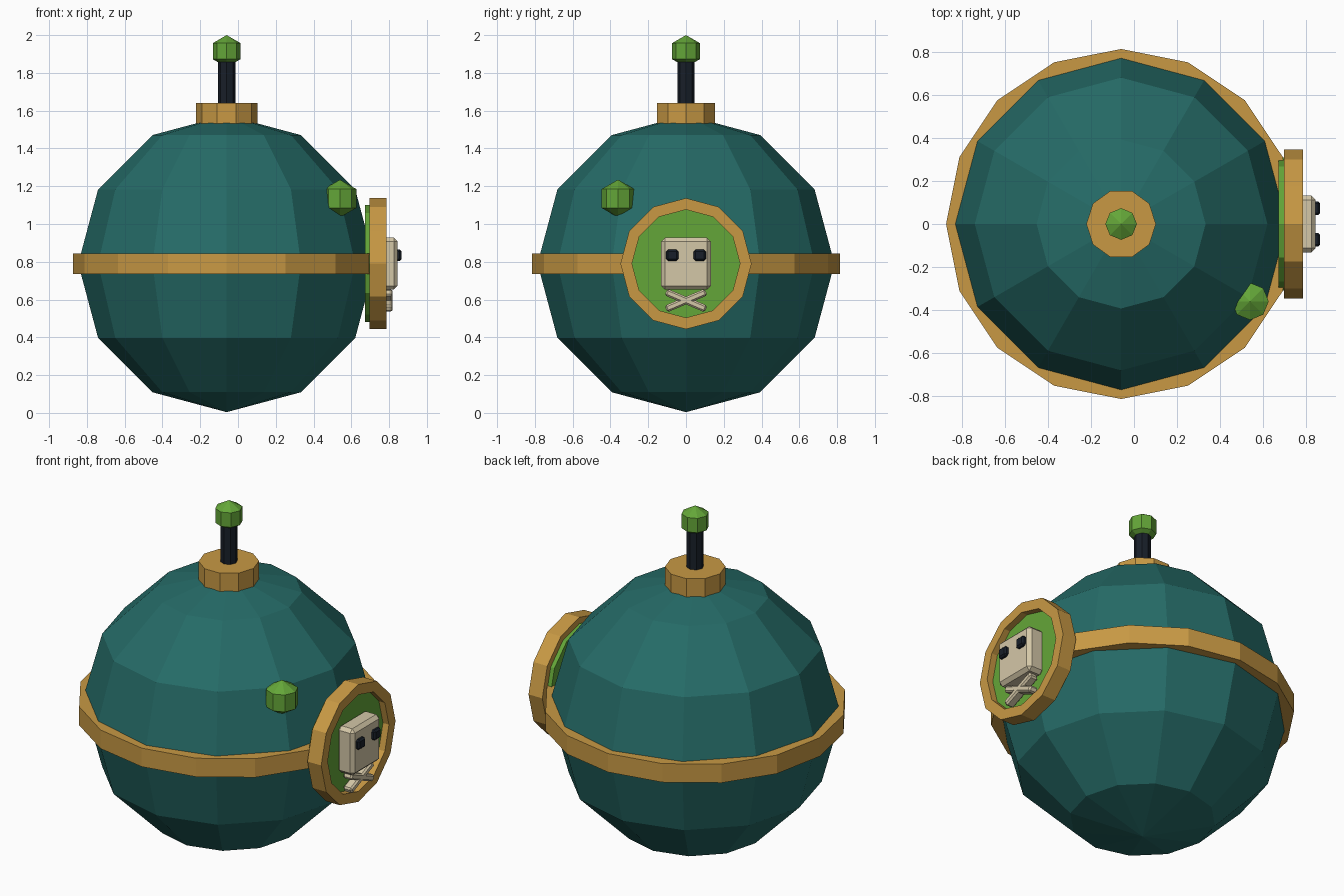
import bpy, bmesh, math
from mathutils import Matrix, Vector

if "Cube" in bpy.data.objects:
    bpy.data.objects.remove(bpy.data.objects["Cube"])


def material(name, rgb):
    lin = [((c / 255 + 0.055) / 1.055) ** 2.4 for c in rgb]
    m = bpy.data.materials.new(name)
    m.diffuse_color = (*lin, 1)
    m.use_nodes = True
    m.node_tree.nodes["Principled BSDF"].inputs["Base Color"].default_value = m.diffuse_color
    return m


TEAL = material("teal", (37, 107, 103))
GOLD = material("gold", (200, 153, 68))
GREEN = material("green", (100, 166, 56))
BONE = material("bone", (212, 199, 167))
DARK = material("dark", (24, 31, 41))

CX, CZ = -0.06, 0.79          # centre of the ball
TO_X = Matrix.Rotation(math.pi / 2, 4, 'Y')


def finish(bm, name, mat):
    bmesh.ops.recalc_face_normals(bm, faces=bm.faces)
    me = bpy.data.meshes.new(name)
    bm.to_mesh(me)
    bm.free()
    me.materials.append(mat)
    ob = bpy.data.objects.new(name, me)
    bpy.context.collection.objects.link(ob)
    return ob


def ball(name, mat, loc, r, seg, rings):
    bm = bmesh.new()
    bmesh.ops.create_uvsphere(bm, u_segments=seg, v_segments=rings, radius=r,
                              matrix=Matrix.Translation(loc))
    return finish(bm, name, mat)


def lathe(name, mat, loc, profile, seg, along_x=False):
    """Closed (radius, height) profile turned about z, or about x."""
    bm = bmesh.new()
    m = Matrix.Translation(loc) @ (TO_X if along_x else Matrix())
    rings = []
    for i in range(seg):
        a = 2 * math.pi * i / seg
        rings.append([bm.verts.new(m @ Vector((r * math.cos(a), r * math.sin(a), h)))
                      for r, h in profile])
    n = len(profile)
    for i in range(seg):
        p, q = rings[i], rings[(i + 1) % seg]
        for j in range(n):
            bm.faces.new((p[j], q[j], q[(j + 1) % n], p[(j + 1) % n]))
    return finish(bm, name, mat)


def cylinder(name, mat, loc, r, h, seg, along_x=False):
    bm = bmesh.new()
    m = Matrix.Translation(loc) @ (TO_X if along_x else Matrix())
    bmesh.ops.create_cone(bm, cap_ends=True, segments=seg, radius1=r, radius2=r,
                          depth=h, matrix=m @ Matrix.Rotation(math.pi / seg * 0, 4, 'Z'))
    # first vertex on the x axis
    turn = math.pi / 2
    bmesh.ops.rotate(bm, verts=bm.verts, cent=loc,
                     matrix=Matrix.Rotation(turn, 3, 'X' if along_x else 'Z'))
    return finish(bm, name, mat)


def block(name, mat, loc, size, bevel, tilt=0):
    bm = bmesh.new()
    m = Matrix.Translation(loc) @ Matrix.Rotation(tilt, 4, 'X') @ Matrix.Diagonal((*size, 1))
    bmesh.ops.create_cube(bm, size=1, matrix=m)
    bmesh.ops.bevel(bm, geom=bm.edges[:], offset=bevel, segments=1, affect='EDGES')
    return finish(bm, name, mat)


# Ball body and its belt
ball("body", TEAL, (CX, 0, CZ), 0.786, 12, 6)
lathe("belt", GOLD, (CX, 0, CZ),
      [(0.70, -0.055), (0.814, -0.055), (0.814, 0.055), (0.70, 0.055)], 16)

# Cap, fuse rod and tip
cylinder("cap", GOLD, (CX, 0, 1.585), 0.162, 0.11, 10)
cylinder("fuse_rod", DARK, (CX, 0, 1.75), 0.046, 0.26, 8)
ball("fuse_tip", GREEN, (CX, 0, 1.915), 0.085, 8, 3)

# Green lump on the shell
ball("lump", GREEN, (0.54, -0.36, 1.135), 0.1, 8, 3)

# Round plaque on the right side
cylinder("plaque_disc", GREEN, (0.71, 0, CZ), 0.31, 0.076, 12, True)
lathe("plaque_rim", GOLD, (0.742, 0, CZ),
      [(0.286, -0.045), (0.347, -0.045), (0.347, 0.045), (0.286, 0.045)], 12, True)

# Skull, eyes and crossed bones
block("skull", BONE, (0.79, 0, CZ), (0.11, 0.264, 0.275), 0.02)
for side, s in (("left", -1), ("right", 1)):
    block("eye_" + side, DARK, (0.848, s * 0.073, 0.835), (0.036, 0.064, 0.06), 0.01)
    block("bone_" + side, BONE, (0.79, 0, 0.595), (0.056, 0.23, 0.038), 0.009,
          s * math.radians(23))
